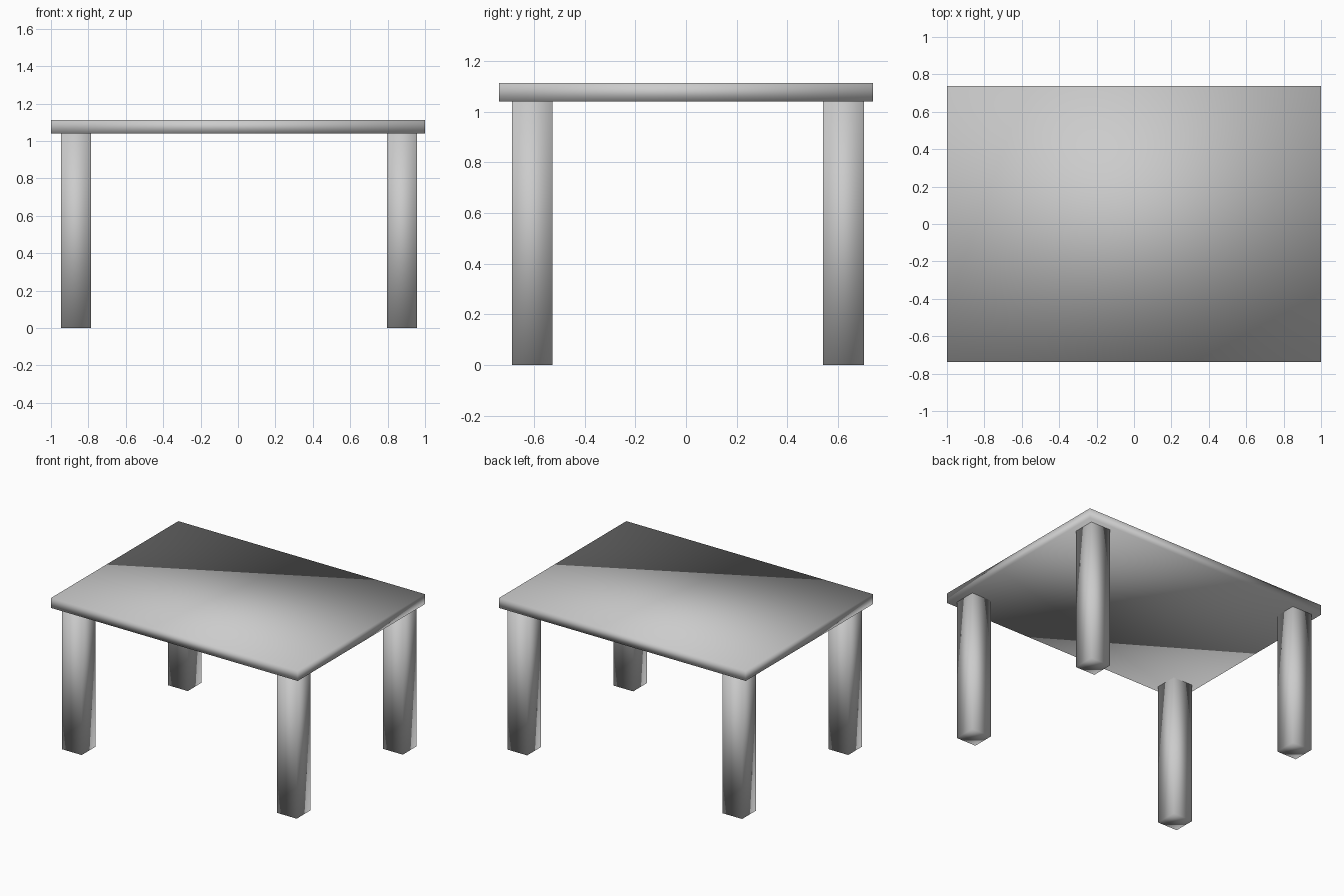
import bpy
import bmesh
from mathutils import Matrix, Vector

# Remove the default cube
cube = bpy.data.objects.get("Cube")
if cube:
    bpy.data.objects.remove(cube, do_unlink=True)

# Single neutral colour
grey = bpy.data.materials.new("neutral_grey")
grey.use_nodes = True
colour = (0.6, 0.6, 0.6, 1)
grey.diffuse_color = colour
grey.node_tree.nodes["Principled BSDF"].inputs["Base Color"].default_value = colour


def add_block(name, size, centre):
    """Box with smooth shading running over its edges."""
    bm = bmesh.new()
    bmesh.ops.create_cube(bm, size=1, matrix=Matrix.Diagonal(Vector(size)).to_4x4())
    for face in bm.faces:
        face.smooth = True
    mesh = bpy.data.meshes.new(name)
    bm.to_mesh(mesh)
    bm.free()
    mesh.materials.append(grey)
    block = bpy.data.objects.new(name, mesh)
    block.location = centre
    bpy.context.collection.objects.link(block)
    return block


LEG_HEIGHT = 1.04
TOP_THICKNESS = 0.073
LEG_WIDTH = 0.16

# Table top
add_block("table_top", (2, 1.474, TOP_THICKNESS),
          (0, 0, LEG_HEIGHT + TOP_THICKNESS / 2))

# Four square legs, set slightly off centre
for depth, y in (("front", -0.607), ("back", 0.621)):
    for side, x in (("right", -0.866), ("left", 0.877)):
        add_block(f"{depth}_{side}_leg", (LEG_WIDTH, LEG_WIDTH, LEG_HEIGHT),
                  (x, y, LEG_HEIGHT / 2))
